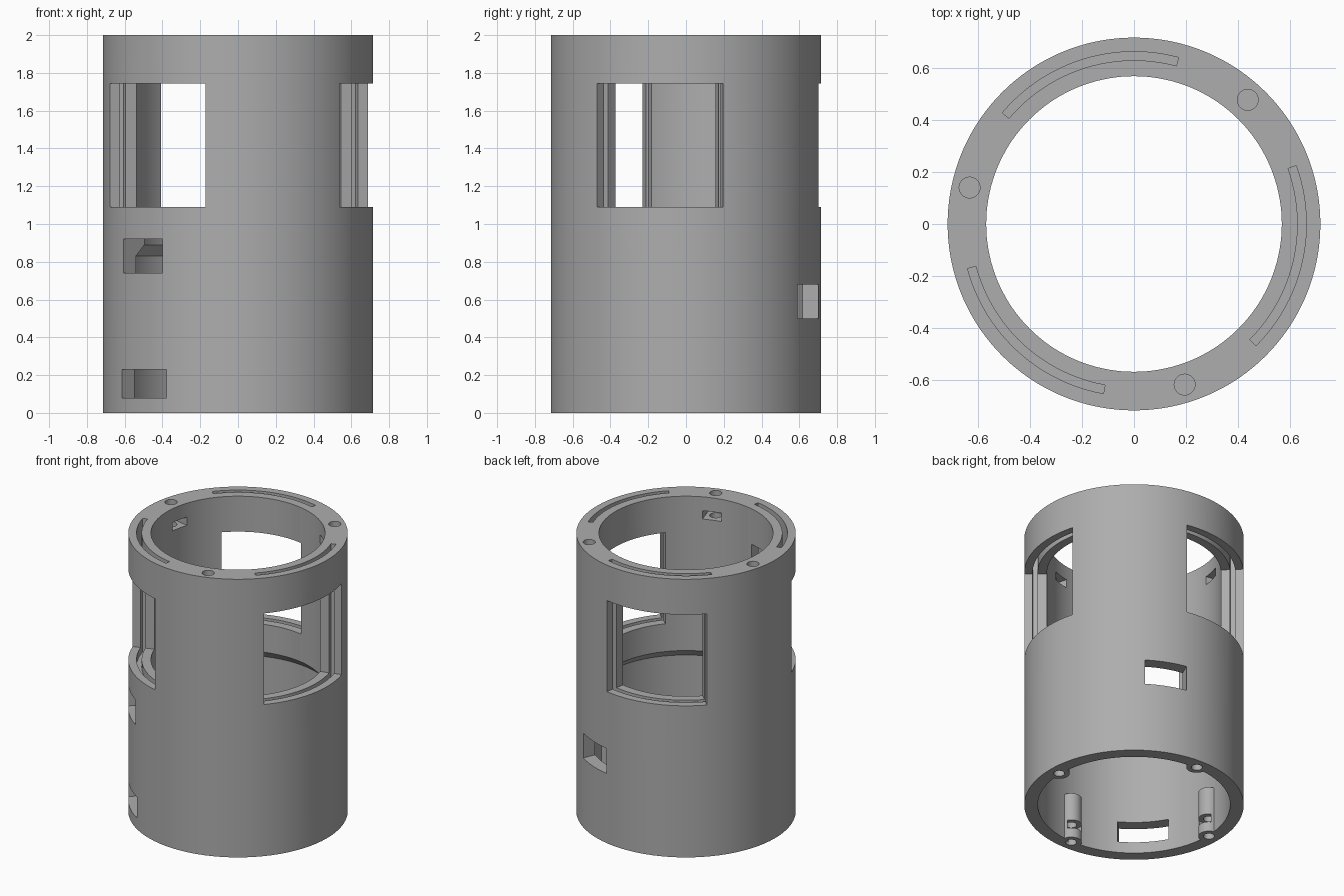
import bpy, bmesh
from math import cos, sin, radians, pi
from mathutils import Matrix

if "Cube" in bpy.data.objects:
    bpy.data.objects.remove(bpy.data.objects["Cube"], do_unlink=True)

R_OUT, R_UPPER, R_LOWER = 0.715, 0.567, 0.627
WINDOWS = [-12.6, 107.4, 227.4]     # window centres, degrees
TOP_SCREWS = [47.5, 167.5, 287.5]
BASE_SCREWS = [0, 90, 180, 270]


def new_object(name, bm):
    bmesh.ops.recalc_face_normals(bm, faces=bm.faces)
    mesh = bpy.data.meshes.new(name)
    bm.to_mesh(mesh)
    bm.free()
    obj = bpy.data.objects.new(name, mesh)
    bpy.context.collection.objects.link(obj)
    return obj


def sweep(name, profile, a0, a1, steps):
    """Turn an (r, z) loop about z, closing or capping it."""
    bm = bmesh.new()
    full = a1 - a0 >= 360
    rings = []
    for i in range(steps if full else steps + 1):
        a = radians(a0 + (a1 - a0) * i / steps)
        rings.append([bm.verts.new((r * cos(a), r * sin(a), z)) for r, z in profile])
    n = len(profile)
    pairs = list(zip(rings, rings[1:])) + ([(rings[-1], rings[0])] if full else [])
    for p, q in pairs:
        for j in range(n):
            k = (j + 1) % n
            bm.faces.new((p[j], p[k], q[k], q[j]))
    if not full:
        bm.faces.new(rings[0])
        bm.faces.new(rings[-1])
    return new_object(name, bm)


def sector(name, r0, r1, mid, half, z0, z1):
    return sweep(name, [(r0, z0), (r1, z0), (r1, z1), (r0, z1)], mid - half, mid + half, 24)


def rod(name, angle, dist, radius, z0, z1):
    bm = bmesh.new()
    a = radians(angle)
    place = Matrix.Translation((dist * cos(a), dist * sin(a), (z0 + z1) / 2))
    bmesh.ops.create_cone(bm, cap_ends=True, segments=32, radius1=radius,
                          radius2=radius, depth=z1 - z0, matrix=place)
    return new_object(name, bm)


def block(name, angle, r0, r1, width, z0, z1):
    """Box whose long axis points outward at the given angle."""
    bm = bmesh.new()
    place = (Matrix.Rotation(radians(angle), 4, 'Z')
             @ Matrix.Translation(((r0 + r1) / 2, 0, (z0 + z1) / 2))
             @ Matrix.Diagonal((r1 - r0, width, z1 - z0, 1)))
    bmesh.ops.create_cube(bm, size=1, matrix=place)
    return new_object(name, bm)


def combine(target, tool, operation):
    tool.hide_render = True
    mod = target.modifiers.new(tool.name, 'BOOLEAN')
    mod.operation, mod.solver, mod.object = operation, 'EXACT', tool
    bpy.ops.object.select_all(action='DESELECT')
    bpy.context.view_layer.objects.active = target
    target.select_set(True)
    bpy.ops.object.modifier_apply(modifier=mod.name)
    bpy.data.objects.remove(tool, do_unlink=True)


# Tube wall with a wider lower bore and a chamfered step
body = sweep("tube_body", [(R_OUT, 0), (R_OUT, 2), (R_UPPER, 2), (R_UPPER, 0.89),
                           (R_LOWER, 0.83), (R_LOWER, 0)], 0, 360, 144)

# Screw bosses inside the base
for a in BASE_SCREWS:
    combine(body, rod("boss", a, 0.637, 0.069, 0, 0.33), 'UNION')

cutters = []
# Windows and the curved pane slots that drop through them
for a in WINDOWS:
    cutters.append(sector("window_cutter", 0.5, 0.8, a, 28.6, 1.09, 1.745))
    cutters.append(sector("pane_slot_cutter", 0.628, 0.661, a, 32.4, 1.04, 2.1))

# Screw holes with nut pockets, top and base
for a in TOP_SCREWS:
    cutters.append(rod("top_hole_cutter", a, 0.646, 0.04, 1.75, 2.1))
    cutters.append(block("top_nut_cutter", a, 0.5, 0.69, 0.13, 1.84, 1.9))
for a in BASE_SCREWS:
    cutters.append(rod("base_hole_cutter", a, 0.637, 0.036, -0.1, 0.25))
    cutters.append(block("base_nut_cutter", a, 0.5, 0.68, 0.12, 0.07, 0.13))

# Rectangular side ports
cutters.append(block("upper_port_cutter", 224.1, 0.5, 0.8, 0.295, 0.74, 0.92))
cutters.append(block("lower_port_cutter", 224.4, 0.5, 0.8, 0.335, 0.08, 0.23))
cutters.append(block("rear_port_cutter", 67.2, 0.5, 0.8, 0.285, 0.5, 0.68))

for c in cutters:
    combine(body, c, 'DIFFERENCE')

# Plain grey finish
grey = bpy.data.materials.new("plain_grey")
grey.use_nodes = True
colour = (0.42, 0.42, 0.42, 1)
grey.diffuse_color = colour
grey.node_tree.nodes["Principled BSDF"].inputs["Base Color"].default_value = colour
body.data.materials.clear()
body.data.materials.append(grey)
for p in body.data.polygons:
    p.material_index = 0
bpy.ops.object.shade_smooth_by_angle(angle=radians(30))
